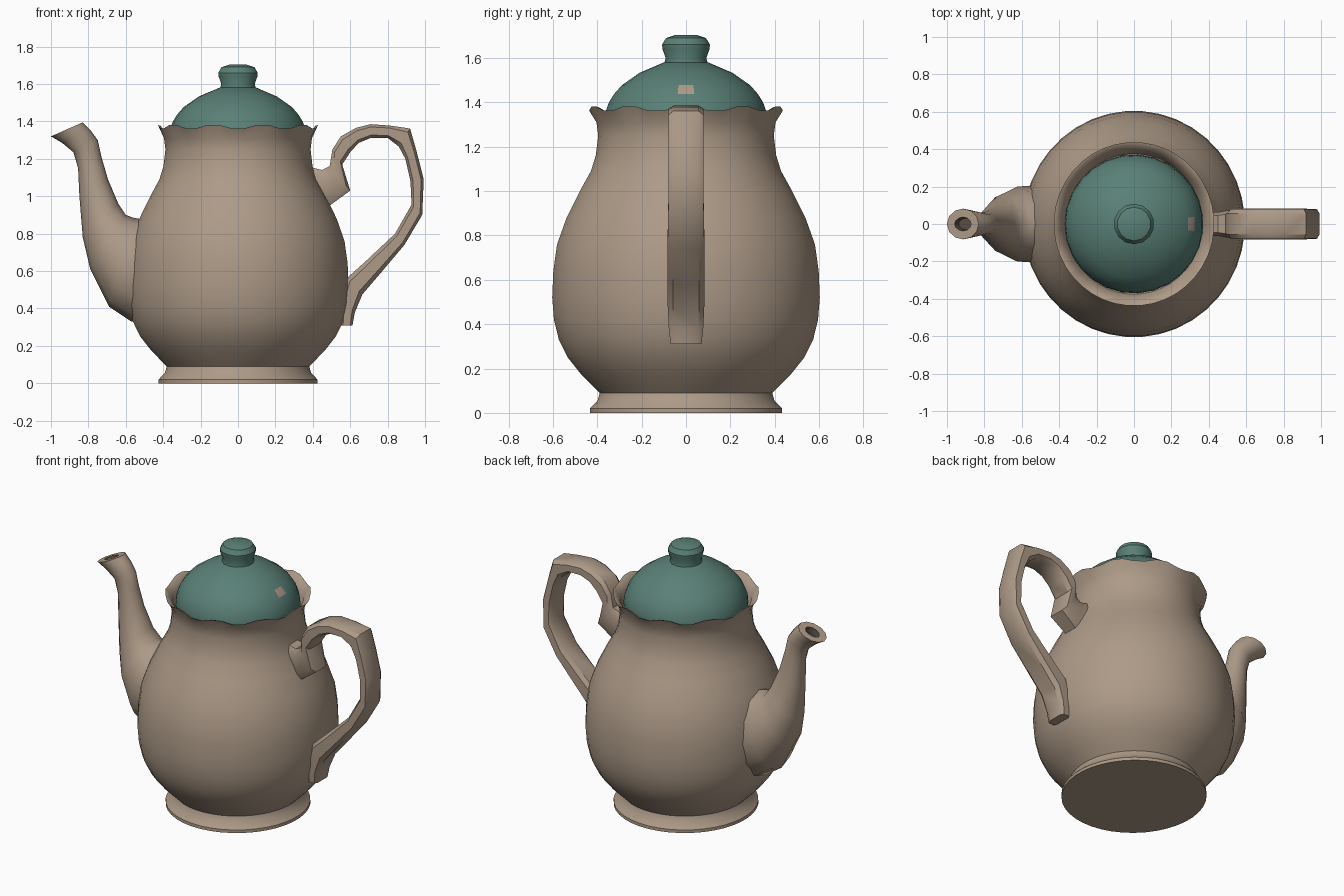
import bpy, bmesh, math


def material(name, rgb):
    m = bpy.data.materials.new(name)
    m.diffuse_color = (*rgb, 1)
    return m


CLAY = material("beige clay", (0.42, 0.325, 0.245))
TEAL = material("teal glaze", (0.10, 0.215, 0.182))
DARK = material("dark hollow", (0.10, 0.075, 0.06))


def finish(name, bm, mats, angle):
    bmesh.ops.recalc_face_normals(bm, faces=bm.faces)
    me = bpy.data.meshes.new(name)
    bm.to_mesh(me)
    bm.free()
    for m in mats:
        me.materials.append(m)
    ob = bpy.data.objects.new(name, me)
    bpy.context.collection.objects.link(ob)
    bpy.ops.object.select_all(action='DESELECT')
    ob.select_set(True)
    bpy.context.view_layer.objects.active = ob
    bpy.ops.object.shade_smooth_by_angle(angle=math.radians(angle))
    return ob


def skin(bm, rings):
    """Bridge successive closed rings of points and cap both ends."""
    vs = [[bm.verts.new(p) for p in r] for r in rings]
    n = len(vs[0])
    for a, b in zip(vs, vs[1:]):
        for i in range(n):
            j = (i + 1) % n
            bm.faces.new((a[i], a[j], b[j], b[i]))
    bm.faces.new(vs[0])
    return bm.faces.new(vs[-1])


def lathe(profile, n, wave=lambda r, z, a: 0.0, sx=1.0):
    """Revolve (radius, height) points; wave lifts points by angle."""
    rings = []
    for r, z in profile:
        ang = [(i + 0.5) * math.tau / n for i in range(n)]
        rings.append([(sx * r * math.cos(a), r * math.sin(a), z + wave(r, z, a)) for a in ang])
    bm = bmesh.new()
    skin(bm, rings)
    return bm


def sweep(pairs, section):
    """Sections between outer and inner outline points, with half width in y."""
    rings = []
    for ox, oz, ix, iz, w in pairs:
        rings.append([((ox + ix) / 2 + (ox - ix) / 2 * u, w * v,
                       (oz + iz) / 2 + (oz - iz) / 2 * u) for u, v in section])
    bm = bmesh.new()
    return bm, skin(bm, rings)


# Body with flared foot and scalloped rim
def scallop(r, z, a):
    return 0.013 * math.cos(10 * a) if z > 1.35 else 0.0


body = [(0.435, 0), (0.435, 0.02), (0.40, 0.055), (0.39, 0.09), (0.41, 0.11),
        (0.475, 0.175), (0.535, 0.25), (0.575, 0.33), (0.597, 0.42), (0.605, 0.52),
        (0.60, 0.64), (0.583, 0.76), (0.54, 0.88), (0.48, 1.0), (0.43, 1.09),
        (0.408, 1.16), (0.397, 1.25), (0.405, 1.31), (0.438, 1.372), (0.425, 1.368),
        (0.392, 1.33), (0.375, 1.27), (0.34, 1.26)]
finish("pot_body", lathe(body, 40, scallop, 0.98), [CLAY], 40)

# Domed lid with one bare clay fleck in the glaze
lid = [(0.36, 1.26), (0.371, 1.30), (0.366, 1.35), (0.348, 1.40), (0.325, 1.437),
       (0.29, 1.477), (0.21, 1.533), (0.10, 1.58), (0.05, 1.585)]
bm = lathe(lid, 27)
for f in bm.faces:
    c = f.calc_center_median()
    if 1.44 < c.z < 1.475 and abs(math.atan2(c.y, c.x)) < 0.13:
        f.material_index = 1
finish("lid", bm, [TEAL, CLAY], 40)

# Lid knob
knob = [(0.10, 1.565), (0.092, 1.60), (0.106, 1.64), (0.108, 1.66), (0.09, 1.69), (0.05, 1.703)]
finish("lid_knob", lathe(knob, 14), [TEAL], 32)

# Spout tapering from the belly to a lipped tip
spout = [(-0.52, 0.33, -0.44, 0.86, 0.20), (-0.57, 0.33, -0.53, 0.88, 0.205),
         (-0.69, 0.41, -0.56, 0.885, 0.20), (-0.79, 0.61, -0.60, 0.90, 0.165),
         (-0.83, 0.78, -0.64, 0.96, 0.115), (-0.848, 1.00, -0.695, 1.09, 0.078),
         (-0.855, 1.15, -0.73, 1.21, 0.063), (-0.88, 1.235, -0.75, 1.30, 0.06),
         (-0.94, 1.285, -0.79, 1.355, 0.072), (-1.0, 1.32, -0.83, 1.395, 0.082)]
circle = [(math.cos(k * math.tau / 12), math.sin(k * math.tau / 12)) for k in range(12)]
bm, tip = sweep(spout, circle)
bmesh.ops.recalc_face_normals(bm, faces=bm.faces)
# Hollow opening at the tip
bmesh.ops.inset_region(bm, faces=[tip], thickness=0.045)
hole = bmesh.ops.inset_region(bm, faces=[tip], thickness=0.006, depth=-0.04)
for f in hole["faces"] + [tip]:
    f.material_index = 1
finish("spout", bm, [CLAY, DARK], 38)

# Looped strap handle with a spur under its upper joint
handle = [(0.37, 1.16, 0.40, 0.97, 0.06), (0.45, 1.14, 0.49, 0.95, 0.065),
          (0.49, 1.16, 0.60, 1.03, 0.075), (0.505, 1.25, 0.557, 1.17, 0.08),
          (0.55, 1.32, 0.60, 1.235, 0.08), (0.63, 1.365, 0.645, 1.285, 0.08),
          (0.71, 1.385, 0.71, 1.312, 0.08), (0.81, 1.378, 0.80, 1.312, 0.08),
          (0.92, 1.362, 0.86, 1.265, 0.08), (0.955, 1.24, 0.895, 1.20, 0.078),
          (0.993, 1.09, 0.922, 1.08, 0.078), (0.985, 0.90, 0.928, 0.955, 0.08),
          (0.89, 0.74, 0.84, 0.80, 0.083), (0.755, 0.58, 0.68, 0.65, 0.083),
          (0.665, 0.475, 0.58, 0.56, 0.083), (0.625, 0.38, 0.55, 0.42, 0.078),
          (0.612, 0.31, 0.55, 0.31, 0.07)]
strap = [(1, -0.7), (1, 0.7), (0.6, 1), (-0.6, 1), (-1, 0.7), (-1, -0.7), (-0.6, -1), (0.6, -1)]
bm, _ = sweep(handle, strap)
finish("handle", bm, [CLAY], 35)
